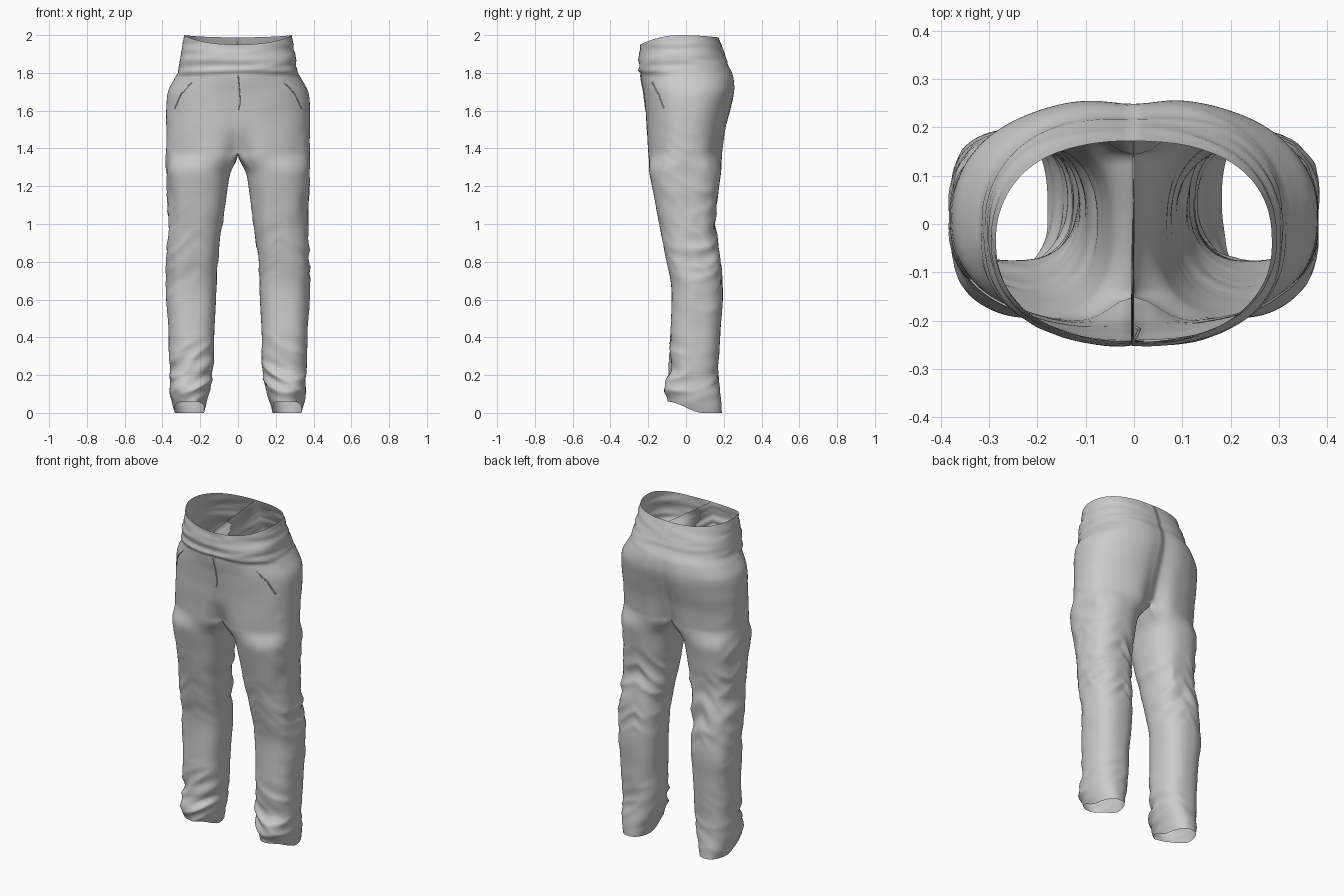
import bpy, bmesh, math
from mathutils import Vector, noise
from mathutils.bvhtree import BVHTree

if "Cube" in bpy.data.objects:
    bpy.data.objects.remove(bpy.data.objects["Cube"])

# Hip sections: height, half width, front y, back y, front dip, back dip at the middle
HIPS = [(1.38, .380, -.208, .200, .28, .28), (1.50, .380, -.213, .216, .07, .17),
        (1.60, .380, -.217, .240, .02, .10), (1.70, .371, -.226, .260, .01, .06),
        (1.77, .335, -.236, .258, .0, .04), (1.81, .313, -.240, .246, .0, .03),
        (1.88, .301, -.238, .215, .0, .02), (2.00, .285, -.240, .172, .0, .0)]
# Leg sections: height, inner x, outer x, front y, back y
LEGS = [(0, .180, .335, -.095, .190), (.05, .168, .350, -.108, .186), (.10, .152, .358, -.112, .180),
        (.20, .132, .361, -.090, .171), (.40, .126, .367, -.083, .180), (.60, .116, .376, -.076, .194),
        (.70, .113, .377, -.082, .190), (.80, .108, .375, -.103, .180), (.90, .095, .370, -.122, .166),
        (1.0, .080, .366, -.140, .156), (1.2, .055, .375, -.180, .175), (1.3, .036, .379, -.198, .189),
        (1.38, .015, .380, -.208, .200)]
CROTCH, ARC, INNER = 1.38, 64, 16
DZ = 0.0125


def sample(table, z):
    """Smooth interpolation between the rows of a section table."""
    z = min(max(z, table[0][0]), table[-1][0])
    i = max(k for k in range(len(table) - 1) if table[k][0] <= z)
    a, b = table[i], table[i + 1]
    p, q = table[max(i - 1, 0)], table[min(i + 2, len(table) - 1)]
    h = b[0] - a[0]
    t = (z - a[0]) / h
    out = []
    for k in range(1, len(a)):
        ma = (b[k] - p[k]) / (b[0] - p[0]) * h
        mb = (q[k] - a[k]) / (q[0] - a[0]) * h
        out.append((2*t**3 - 3*t*t + 1)*a[k] + (t**3 - 2*t*t + t)*ma
                   + (3*t*t - 2*t**3)*b[k] + (t**3 - t*t)*mb)
    return out


def ramp(v, lo, hi):
    t = min(max((v - lo) / (hi - lo), 0), 1)
    return t * t * (3 - 2 * t)


def spow(v, e):
    return math.copysign(abs(v) ** e, v)


def hip_point(z, u):
    w, yf, yb, df, db = sample(HIPS, z)
    a = u * math.pi / 2
    x = max(0, w * spow(math.cos(a), 2 / 2.35)) if abs(u) < 1 else 0
    s = spow(math.sin(a), 2 / 2.35)
    pinch = (df if s < 0 else db) * math.exp(-(x / .07) ** 2)
    y = (yf + yb) / 2 + (yb - yf) / 2 * s * (1 - pinch)
    f = max(-s, 0) ** 2 * .05 + max(s, 0) ** 2 * .012
    return Vector((x, y, z - f * ramp(z, 1.65, 2.0)))


def leg_point(z, a, rest):
    xi, xo, yf, yb = sample(LEGS, z)
    e = 2 / 2.45
    s = spow(math.sin(a), e)
    p = Vector(((xi + xo) / 2 + (xo - xi) / 2 * spow(math.cos(a), e),
                (yf + yb) / 2 + (yb - yf) / 2 * s, z))
    p.z += .06 * ramp(-s, -.3, 1) * (1 - ramp(z, 0, .3))      # raised front hem
    return p.lerp(rest, ramp(z, 1.24, CROTCH) ** 1.6)


def ridge(v, seed):
    n = noise.noise(v + Vector((seed, seed * 2, 0)))
    return 1 - 2.6 * abs(n)


def folds(p):
    """Cloth fold height at a point."""
    x, y, z = p
    ax = abs(x)
    front, back = ramp(-y, -.06, .06), ramp(y, -.02, .12)
    d = .003 * noise.noise(p * 7)
    ankle = (1 - ramp(z, .2, .48)) * (.3 + .7 * front) * ramp(z, .0, .06)
    d += .014 * ankle * (ridge(Vector((x * 5, y * 4, (z + .5 * ax) * 13)), 3) - .4)
    knee = ramp(z, .6, .8) * (1 - ramp(z, .95, 1.2)) * (.25 + .75 * back)
    d += .011 * knee * (ridge(Vector((x * 5, y * 3, (z + .9 * abs(ax - .22)) * 11)), 8) - .4)
    side = ramp(ax, .3, .36) * ramp(z, .4, .6) * (1 - ramp(z, 1.3, 1.6))
    d += .005 * side * ridge(Vector((x * 4, y * 9 + z * 4, z * 9)), 5)
    band = ramp(z, 1.77, 1.83) * (1 - ramp(z, 1.93, 1.99))
    d += .006 * band * ridge(Vector((x * 3, y * 3, z * 22)), 1)
    lip = ramp(z + .15 * ax * ax, 1.797, 1.812) * (1 - ramp(z, 1.86, 1.94))
    return d + .011 * lip * ramp(-y, .02, .14)


# Trousers: two legs that join along the crotch into one open shell
bm = bmesh.new()
us = [-1 + 2 * i / ARC for i in range(ARC + 1)]
open_angle = math.radians(140)
angles = [u * open_angle for u in us]
angles += [open_angle + (2 * math.pi - 2 * open_angle) * k / INNER for k in range(1, INNER)]
rest = [hip_point(CROTCH, u) for u in us]
rest += [rest[ARC].lerp(rest[0], k / INNER) for k in range(1, INNER)]

n_leg = round(CROTCH / DZ)
n_hip = round((2 - CROTCH) / DZ)
for side in (1, -1):
    flip = Vector((side, 1, 1))
    rows = []
    for i in range(n_leg + 1):
        z = CROTCH * i / n_leg
        rows.append([bm.verts.new(flip * leg_point(z, a, Vector((r.x, r.y, z))))
                     for a, r in zip(angles, rest)])
    for i in range(1, n_hip + 1):
        z = CROTCH + (2 - CROTCH) * i / n_hip
        rows.append([bm.verts.new(flip * hip_point(z, u)) for u in us])
    for r0, r1 in zip(rows, rows[1:]):
        n = len(r0) if len(r1) == len(r0) else ARC
        for j in range(n):
            k = (j + 1) % len(r0)
            quad = [r0[j], r0[k], r1[k], r1[j]]
            bm.faces.new(quad if side > 0 else quad[::-1])
bmesh.ops.remove_doubles(bm, verts=bm.verts, dist=.0004)
bmesh.ops.recalc_face_normals(bm, faces=bm.faces)
bm.normal_update()
outward = 1 if sum(f.normal.dot(f.calc_center_median() * Vector((0, 1, 0))) for f in bm.faces) > 0 else -1
moves = []
for v in bm.verts:
    n = Vector((v.normal.x, v.normal.y, 0)) * outward
    moves.append(n * folds(v.co))
for v, m in zip(bm.verts, moves):
    v.co += m
if outward < 0:
    bmesh.ops.reverse_faces(bm, faces=bm.faces)
for f in bm.faces:
    f.smooth = True
tree = BVHTree.FromBMesh(bm)
mesh = bpy.data.meshes.new("trousers")
bm.to_mesh(mesh)
bm.free()
bpy.context.collection.objects.link(bpy.data.objects.new("trousers", mesh))


def seam(name, path, radius):
    """Raised stitched edge; path holds (azimuth from the front, height)."""
    pts = []
    for k in range(len(path) - 1):
        for t in range(8):
            a, z = (Vector(path[k]).lerp(Vector(path[k + 1]), t / 8))
            d = Vector((math.sin(math.radians(a)), -math.cos(math.radians(a)), 0))
            hit = tree.ray_cast(d + Vector((0, 0, z)), -d)[0]
            if hit:
                pts.append(hit)
    cu = bpy.data.curves.new(name, 'CURVE')
    cu.dimensions = '3D'
    cu.bevel_depth, cu.bevel_resolution = radius, 2
    sp = cu.splines.new('POLY')
    sp.points.add(len(pts) - 1)
    for p, c in zip(sp.points, pts):
        p.co = (*c, 1)
    bpy.context.collection.objects.link(bpy.data.objects.new(name, cu))


# Fly and slanted pocket edges
seam("fly", [(0, 1.79), (2, 1.70), (3, 1.64), (0, 1.60)], .003)
for s, label in ((1, "left"), (-1, "right")):
    seam(label + "_pocket_edge", [(s * 54, 1.75), (s * 64, 1.69), (s * 72, 1.60)], .004)
